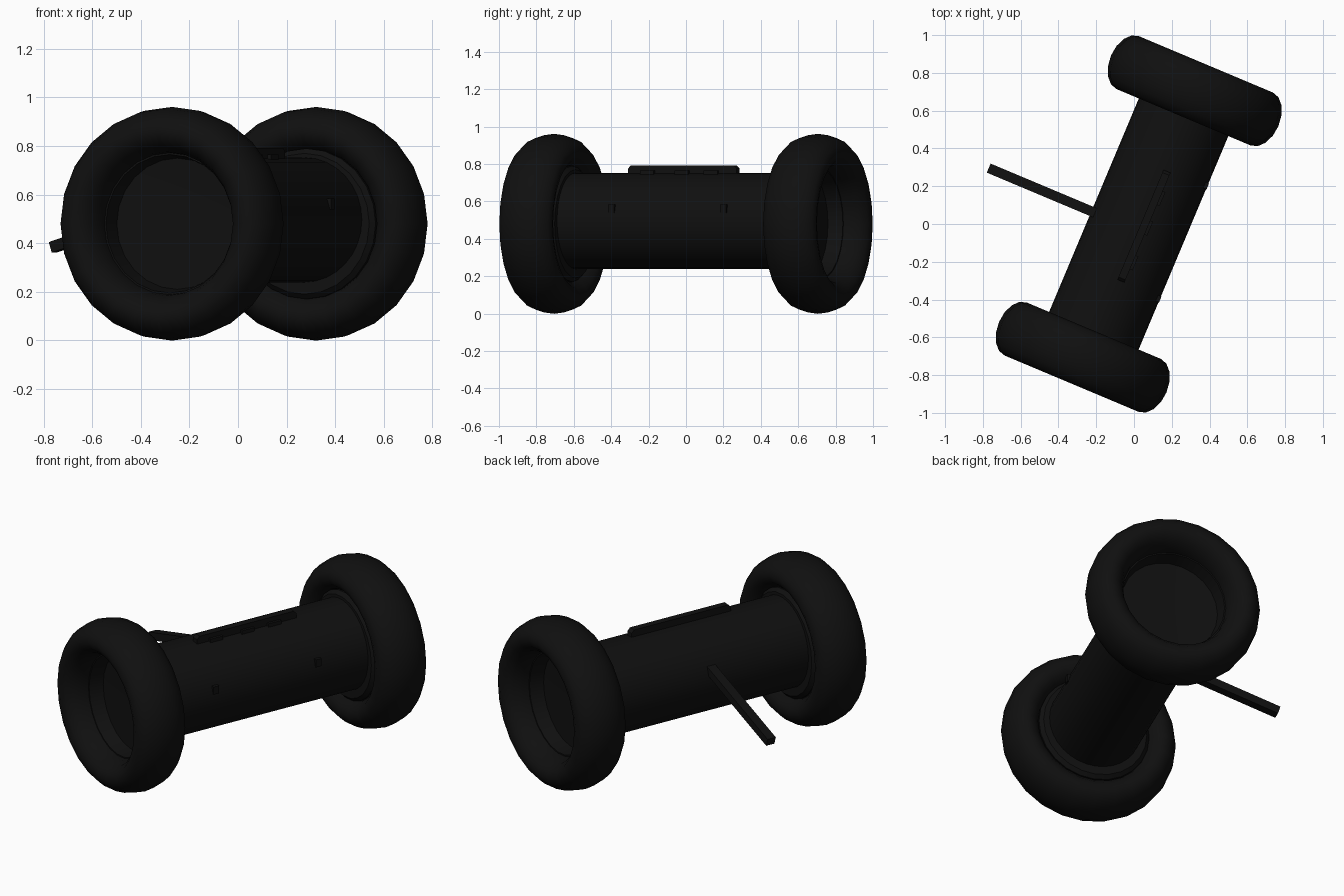
import bpy, bmesh, math
from mathutils import Matrix, Vector

if "Cube" in bpy.data.objects:
    bpy.data.objects.remove(bpy.data.objects["Cube"])

# Local frame: X = across the body, Y = along the axle, Z = up
PLACE = Matrix.Translation((0.025, 0, 0)) @ Matrix.Rotation(math.radians(-22.8), 4, 'Z')
WHEEL_Z, BODY_Z = 0.48, 0.496

black = bpy.data.materials.new("matte black")
black.diffuse_color = (0.005, 0.005, 0.005, 1)
black.use_nodes = True
black.node_tree.nodes["Principled BSDF"].inputs["Base Color"].default_value = black.diffuse_color


def finish(name, bm, smooth=True):
    bmesh.ops.recalc_face_normals(bm, faces=bm.faces)
    me = bpy.data.meshes.new(name)
    bm.to_mesh(me)
    bm.free()
    me.materials.append(black)
    ob = bpy.data.objects.new(name, me)
    bpy.context.collection.objects.link(ob)
    ob.matrix_world = PLACE
    if smooth:
        bpy.ops.object.select_all(action='DESELECT')
        ob.select_set(True)
        bpy.context.view_layer.objects.active = ob
        bpy.ops.object.shade_smooth_by_angle(angle=math.radians(40))
    return ob


def lathe(name, profile, z, sides, closed=False):
    """Revolve (radius, along) points around the axle."""
    bm = bmesh.new()
    vs = [bm.verts.new((r, a, 0)) for r, a in profile]
    n = len(vs)
    es = [bm.edges.new((vs[i], vs[(i + 1) % n])) for i in range(n if closed else n - 1)]
    bmesh.ops.spin(bm, geom=vs + es, axis=(0, 1, 0), cent=(0, 0, 0),
                   steps=sides, angle=2 * math.pi, use_merge=False)
    bmesh.ops.remove_doubles(bm, verts=bm.verts, dist=1e-4)
    bmesh.ops.translate(bm, verts=bm.verts, vec=(0, 0, z))
    return finish(name, bm)


def box(name, centre, size, tilt=0.0):
    bm = bmesh.new()
    m = Matrix.Translation(centre) @ Matrix.Rotation(tilt, 4, 'Y') @ Matrix.Diagonal((*size, 1))
    bmesh.ops.create_cube(bm, size=1, matrix=m)
    return finish(name, bm, False)


# Main tube
lathe("body_tube", [(0, -0.69), (0.257, -0.69), (0.257, 0.69), (0, 0.69)], BODY_Z, 32)

# Tyres (wide oval section) and recessed hubs
for side, s in (("front", -1), ("rear", 1)):
    ring = [(0.385 + 0.096 * math.cos(t), s * (0.765 + 0.152 * math.sin(t)))
            for t in (2 * math.pi * i / 16 for i in range(16))]
    lathe(side + "_tyre", ring, WHEEL_Z, 24, closed=True)
    hub = [(0, 0.64), (0.29, 0.64), (0.31, 0.66), (0.31, 0.79),
           (0.285, 0.79), (0.27, 0.71), (0, 0.695)]
    lathe(side + "_hub", [(r, s * a) for r, a in hub], WHEEL_Z, 24)

# Top rail with slightly sloped ends
bm = bmesh.new()
outline = [(-0.315, 0.72), (0.315, 0.72), (0.315, 0.775), (0.30, 0.792), (-0.30, 0.792), (-0.315, 0.775)]
face = bm.faces.new([bm.verts.new((0.01, y, z)) for y, z in outline])
ext = bmesh.ops.extrude_face_region(bm, geom=[face])
bmesh.ops.translate(bm, vec=(0.04, 0, 0),
                    verts=[v for v in ext["geom"] if isinstance(v, bmesh.types.BMVert)])
finish("top_rail", bm, False)

# Small blocks beside the rail
for i, y in enumerate((-0.2, 0.0, 0.17)):
    box(f"rail_block_{i + 1}", (0.055, y, 0.75), (0.02, 0.08, 0.03))

# Small studs on the side of the tube
for i, y in enumerate((-0.325, 0.325)):
    box(f"side_stud_{i + 1}", (0.25, y, BODY_Z + 0.065), (0.02, 0.035, 0.045))

# Trailing stabiliser arm, sloping down
a, b = Vector((-0.18, -0.035, 0.59)), Vector((-0.84, -0.035, 0.383))
d = b - a
box("tail_arm", (a + b) / 2, (d.length, 0.052, 0.045), -math.atan2(d.z, d.x))
